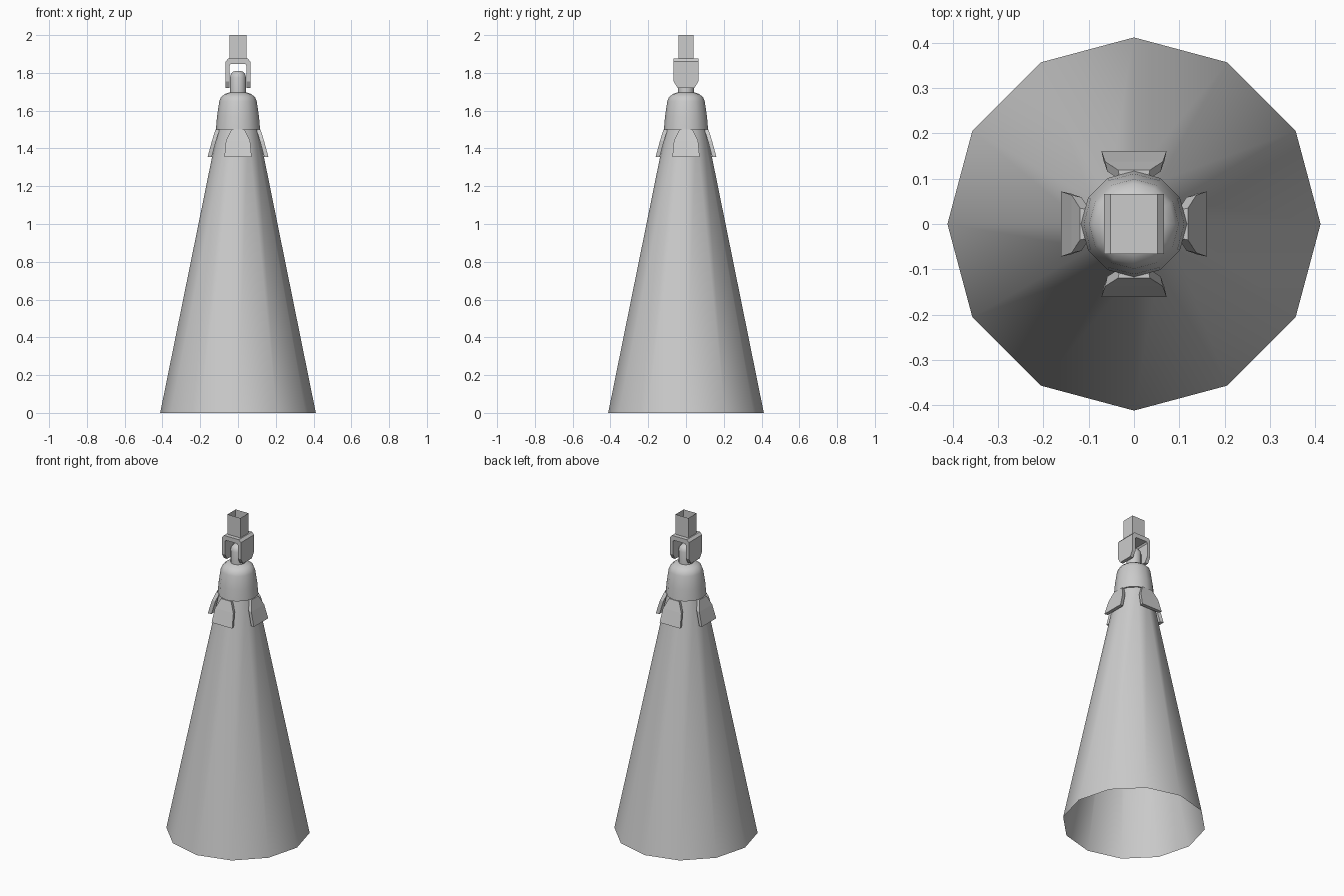
import bpy, bmesh, math
from mathutils import Matrix

cube = bpy.data.objects.get("Cube")
if cube:
    bpy.data.objects.remove(cube, do_unlink=True)

GREY = (0.6, 0.6, 0.6, 1.0)
mat = bpy.data.materials.new("light_grey")
mat.use_nodes = True
mat.diffuse_color = GREY
mat.node_tree.nodes["Principled BSDF"].inputs["Base Color"].default_value = GREY


def finish(name, bm, smooth=None):
    """Turn a bmesh into a named object, optionally smooth shaded."""
    mesh = bpy.data.meshes.new(name)
    bm.normal_update()
    bm.to_mesh(mesh)
    bm.free()
    mesh.materials.append(mat)
    obj = bpy.data.objects.new(name, mesh)
    bpy.context.collection.objects.link(obj)
    if smooth:
        bpy.ops.object.select_all(action='DESELECT')
        obj.select_set(True)
        bpy.context.view_layer.objects.active = obj
        bpy.ops.object.shade_smooth_by_angle(angle=math.radians(smooth))
    return obj


def loft(rings, caps=True):
    """Bridge rings of points into one skin, with optional end caps."""
    bm = bmesh.new()
    rows = [[bm.verts.new(p) for p in ring] for ring in rings]
    n = len(rows[0])
    for a, b in zip(rows, rows[1:]):
        for i in range(n):
            j = (i + 1) % n
            bm.faces.new((a[i], a[j], b[j], b[i]))
    if caps:
        bm.faces.new(rows[0][::-1])
        bm.faces.new(rows[-1])
        bmesh.ops.recalc_face_normals(bm, faces=bm.faces)
    return bm


def circle(r, z, n=12):
    return [(r * math.cos(math.tau * i / n), r * math.sin(math.tau * i / n), z)
            for i in range(n)]


def square(hx, hy, z):
    return [(-hx, -hy, z), (hx, -hy, z), (hx, hy, z), (-hx, hy, z)]


# Long hollow cone, open at the bottom
finish("cone_body", loft([circle(0.412, 0), circle(0.108, 1.5)], caps=False), 50)

# Rounded collar over the cone tip
collar = [(0.108, 1.5), (0.117, 1.5), (0.111, 1.57), (0.099, 1.65), (0.090, 1.672),
          (0.070, 1.688), (0.043, 1.697)]
finish("collar", loft([circle(r, z) for r, z in collar], caps=False), 50)

# Round-topped post inside the fork
post = [(0.043, 1.69), (0.043, 1.775), (0.038, 1.793), (0.027, 1.806), (0.012, 1.811)]
finish("post", loft([circle(r, z) for r, z in post]), 50)

# Four flared flaps around the collar: height, outer distance, half width
flap = [(1.5, 0.119, 0.035), (1.44, 0.138, 0.064), (1.355, 0.161, 0.072)]
for k, side in enumerate(("left", "back", "right", "front")):
    bm = loft([[(r, -w, z), (r, w, z), (r - 0.022, w - 0.005, z),
                (r - 0.022, 0.005 - w, z)] for z, r, w in flap])
    bm.transform(Matrix.Rotation(k * math.pi / 2, 4, 'Z'))
    finish(side + "_flap", bm)

# Fork: outer x, outer z, inner x, inner z, half depth; mirrored over the top
half = [(0.066, 1.72, 0.045, 1.72, 0.045), (0.066, 1.755, 0.045, 1.755, 0.066),
        (0.066, 1.86, 0.045, 1.838, 0.066), (0.052, 1.875, 0.038, 1.847, 0.066)]
path = half + [(-ox, oz, -ix, iz, d) for ox, oz, ix, iz, d in reversed(half)]
finish("fork", loft([[(ox, -d, oz), (ox, d, oz), (ix, d, iz), (ix, -d, iz)]
                     for ox, oz, ix, iz, d in path]))

# Thin square socket, open at the top
finish("square_socket", loft([square(0.045, 0.041, 1.875),
                              square(0.045, 0.041, 2.0)], caps=False))
